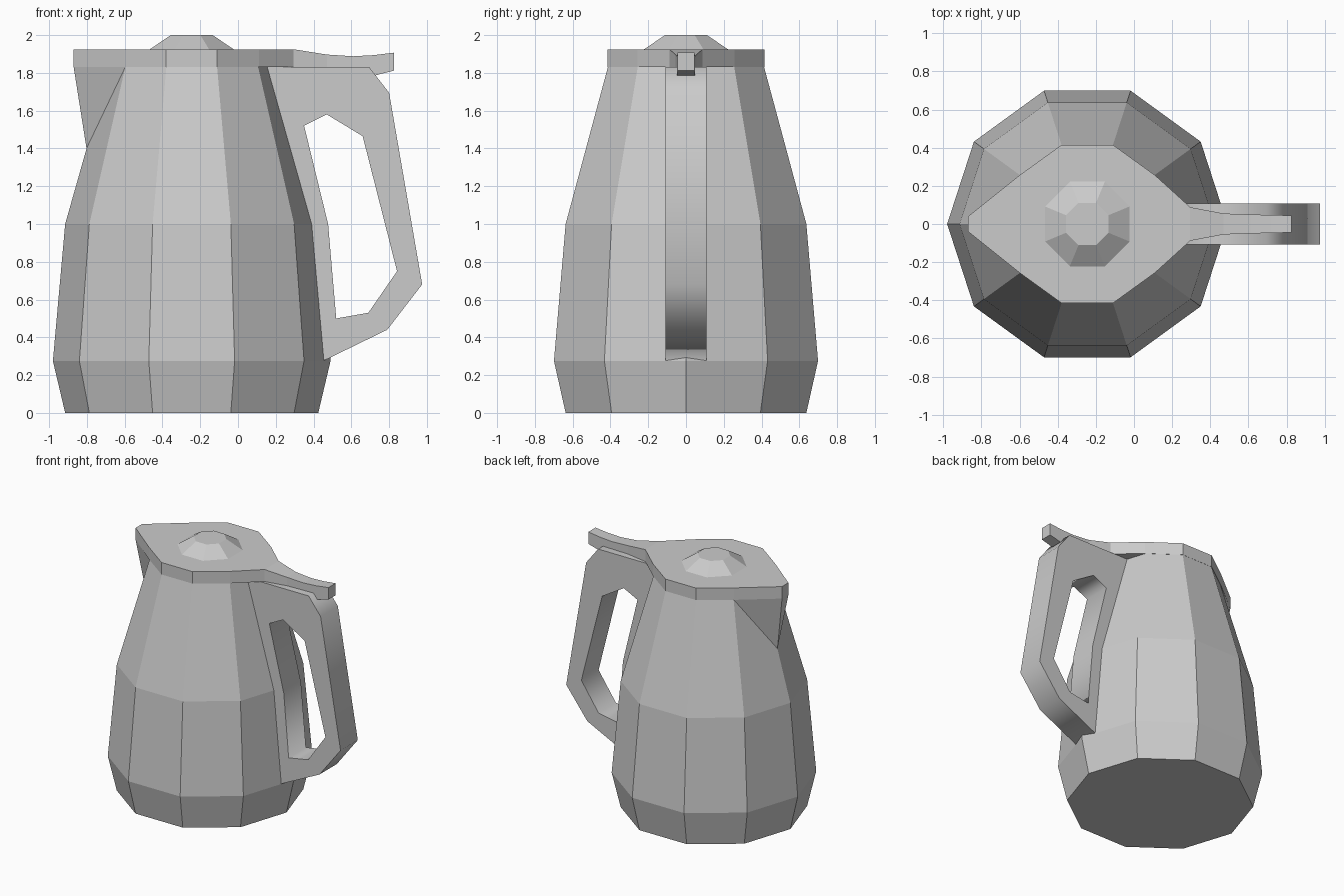
import bpy, bmesh
from math import cos, sin, pi

if "Cube" in bpy.data.objects:
    bpy.data.objects.remove(bpy.data.objects["Cube"])

CX = -0.245  # body axis


def make(name, bm):
    bmesh.ops.recalc_face_normals(bm, faces=bm.faces)
    me = bpy.data.meshes.new(name)
    bm.to_mesh(me)
    bm.free()
    ob = bpy.data.objects.new(name, me)
    bpy.context.collection.objects.link(ob)
    return ob


def loft(name, rings):
    """Skin a list of equal-length rings and cap both ends."""
    bm = bmesh.new()
    rows = [[bm.verts.new(p) for p in r] for r in rings]
    n = len(rows[0])
    for a, b in zip(rows, rows[1:]):
        for i in range(n):
            j = (i + 1) % n
            bm.faces.new((a[i], a[j], b[j], b[i]))
    bm.faces.new(rows[0])
    bm.faces.new(rows[-1])
    return make(name, bm)


def ring(r, z, n, offset=0.0):
    return [(CX + r * cos(2 * pi * (i + offset) / n),
             r * sin(2 * pi * (i + offset) / n), z) for i in range(n)]


# Ten-sided body
loft("body", [ring(r, z, 10) for r, z in
              [(0.67, 0), (0.735, 0.275), (0.67, 1.0), (0.435, 1.83)]])

# Pointed spout under the lid tip
bm = bmesh.new()
for p in [(-0.802, 0, 1.4), (-0.87, 0.04, 1.83), (-0.87, -0.04, 1.83),
          (-0.597, 0.255, 1.83), (-0.597, -0.255, 1.83)]:
    bm.verts.new(p)
bmesh.ops.convex_hull(bm, input=bm.verts)
make("spout", bm)

# Lid running into the thumb lever: x, half width, bottom z, top z
stations = [(-0.87, 0.04, 1.83, 1.925), (-0.6, 0.256, 1.83, 1.925),
            (-0.38, 0.415, 1.83, 1.925), (-0.11, 0.415, 1.83, 1.925),
            (0.11, 0.256, 1.83, 1.925), (0.295, 0.088, 1.83, 1.925),
            (0.47, 0.055, 1.80, 1.897), (0.61, 0.05, 1.79, 1.888),
            (0.72, 0.047, 1.785, 1.894), (0.825, 0.045, 1.812, 1.907)]
loft("lid", [[(x, -w, b), (x, w, b), (x, w, t), (x, -w, t)]
             for x, w, b, t in stations])

# Octagonal lid knob
loft("lid_knob", [ring(0.24, 1.925, 8, 0.5), ring(0.12, 2.0, 8, 0.5)])

# Handle: side profile with a finger hole, extruded across y
outer = [(0.13, 1.83), (0.695, 1.83), (0.80, 1.695), (0.975, 0.68),
         (0.79, 0.44), (0.40, 0.25), (0.37, 1.0)]
hole = [(0.35, 1.52), (0.47, 1.58), (0.66, 1.465), (0.842, 0.75),
        (0.69, 0.53), (0.52, 0.50), (0.477, 1.0)]
cu = bpy.data.curves.new("handle", 'CURVE')
cu.dimensions = '2D'
cu.fill_mode = 'BOTH'
cu.extrude = 0.108
for pts in (outer, hole):
    s = cu.splines.new('POLY')
    s.points.add(len(pts) - 1)
    for p, (x, z) in zip(s.points, pts):
        p.co = (x, z, 0, 1)
    s.use_cyclic_u = True
handle = bpy.data.objects.new("handle", cu)
handle.rotation_euler.x = pi / 2
bpy.context.collection.objects.link(handle)
bpy.context.view_layer.objects.active = handle
handle.select_set(True)
bpy.ops.object.convert(target='MESH')
handle = bpy.context.object
handle.data.shade_flat()
